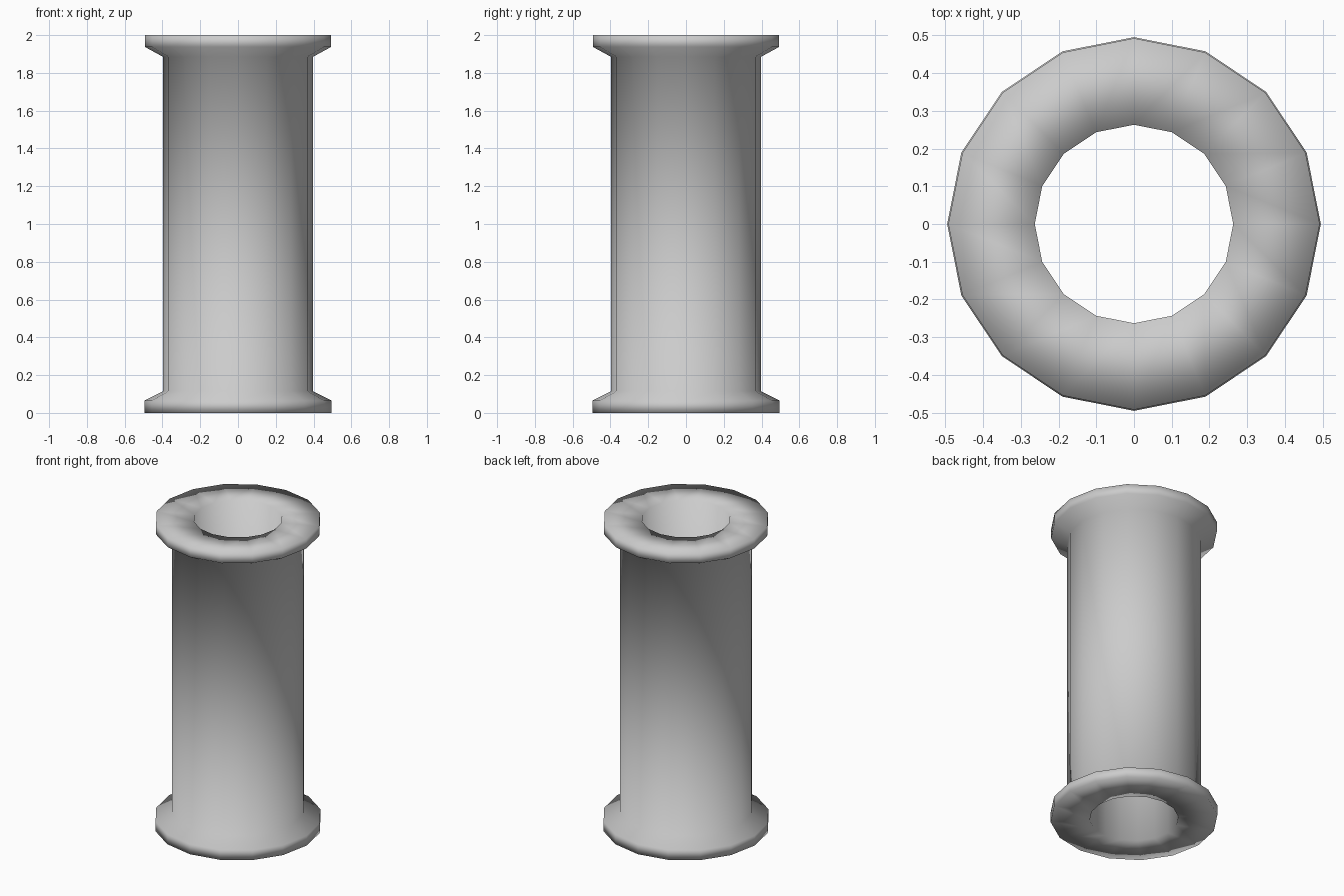
import bpy
import bmesh
import math

cube = bpy.data.objects.get("Cube")
if cube:
    bpy.data.objects.remove(cube, do_unlink=True)

SIDES = 16

grey = bpy.data.materials.new("plain grey")
grey.use_nodes = True
colour = (0.6, 0.6, 0.6, 1.0)
grey.diffuse_color = colour
grey.node_tree.nodes["Principled BSDF"].inputs["Base Color"].default_value = colour


def lathe(name, profile):
    """Turn a closed (radius, height) profile around the z axis."""
    bm = bmesh.new()
    verts = [bm.verts.new((r, 0, z)) for r, z in profile]
    edges = [bm.edges.new((a, b)) for a, b in zip(verts, verts[1:] + verts[:1])]
    bmesh.ops.spin(bm, geom=verts + edges, cent=(0, 0, 0), axis=(0, 0, 1),
                   angle=2 * math.pi, steps=SIDES, use_merge=True)
    bmesh.ops.remove_doubles(bm, verts=bm.verts[:], dist=0.0005)
    bmesh.ops.recalc_face_normals(bm, faces=bm.faces[:])
    for face in bm.faces:
        face.smooth = True
    mesh = bpy.data.meshes.new(name)
    bm.to_mesh(mesh)
    bm.free()
    mesh.materials.append(grey)
    obj = bpy.data.objects.new(name, mesh)
    bpy.context.collection.objects.link(obj)
    return obj


# Hollow barrel with a bevelled flange at each end, smooth all over
lathe("flanged_tube", [
    (0.263, 0.0), (0.495, 0.0), (0.495, 0.065), (0.397, 0.115),   # lower flange
    (0.397, 1.885), (0.492, 1.937), (0.492, 2.0), (0.263, 2.0),   # upper flange
])
